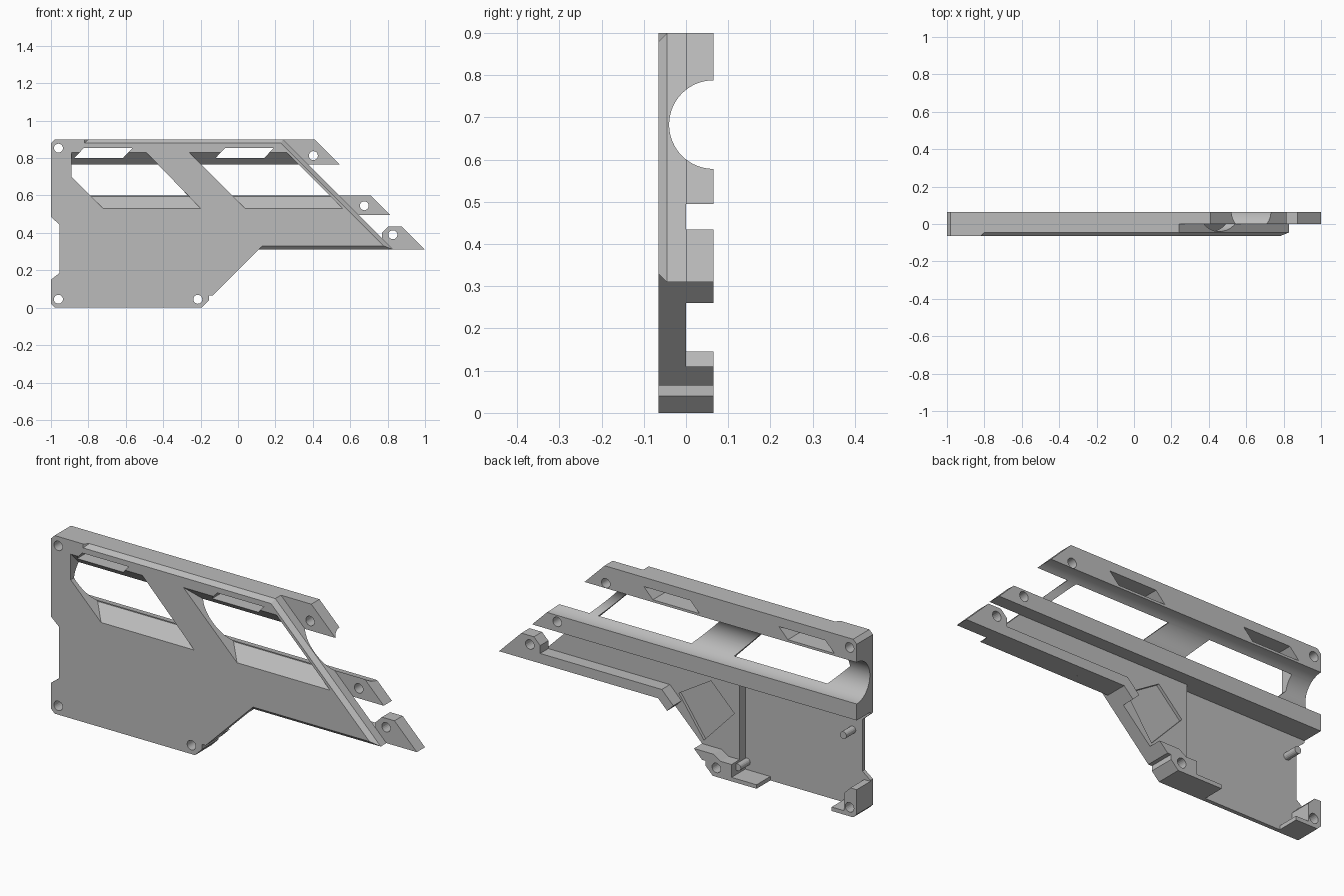
import bpy, bmesh, math

cube = bpy.data.objects.get("Cube")
if cube:
    bpy.data.objects.remove(cube, do_unlink=True)

FRONT, MID, BACK, FLOOR = -0.065, 0.0, 0.065, -0.045

grey = bpy.data.materials.new("plain_grey")
grey.use_nodes = True
grey.diffuse_color = (0.5, 0.5, 0.5, 1)
grey.node_tree.nodes["Principled BSDF"].inputs["Base Color"].default_value = (0.5, 0.5, 0.5, 1)


def loft(name, a, ya, b, yb):
    """Solid between outline a at depth ya and outline b at depth yb."""
    bm = bmesh.new()
    va = [bm.verts.new((x, ya, z)) for x, z in a]
    vb = [bm.verts.new((x, yb, z)) for x, z in b]
    bm.faces.new(va)
    bm.faces.new(vb[::-1])
    n = len(a)
    for i in range(n):
        j = (i + 1) % n
        bm.faces.new((va[j], va[i], vb[i], vb[j]))
    bmesh.ops.recalc_face_normals(bm, faces=bm.faces[:])
    me = bpy.data.meshes.new(name)
    bm.to_mesh(me)
    bm.free()
    me.materials.append(grey)
    ob = bpy.data.objects.new(name, me)
    bpy.context.scene.collection.objects.link(ob)
    return ob


def prism(name, outline, y0, y1):
    return loft(name, outline, y0, outline, y1)


def rect(x0, x1, z0, z1):
    return [(x0, z0), (x1, z0), (x1, z1), (x0, z1)]


def disc(x, z, r, n=20):
    return [(x + r * math.cos(math.tau * i / n), z + r * math.sin(math.tau * i / n))
            for i in range(n)]


def cut(ob, cutters):
    for c in cutters:
        m = ob.modifiers.new("cut", 'BOOLEAN')
        m.operation = 'DIFFERENCE'
        m.solver = 'EXACT'
        m.object = c
    bpy.context.view_layer.update()
    dg = bpy.context.evaluated_depsgraph_get()
    me = bpy.data.meshes.new_from_object(ob.evaluated_get(dg))
    ob.modifiers.clear()
    ob.data = me


# --- Body parts ---
plate = prism("side_plate", [
    (-1, .88), (-.98, .9), (.24, .9), (.83, .31), (.11, .31), (-.135, .065),
    (-.155, .065), (-.155, .04), (-.195, 0), (-.98, 0), (-1, .02), (-1, .15),
    (-.955, .185), (-.955, .445), (-1, .485)], FRONT, MID)
top_rail = prism("top_rail", [
    (-1, .69), (-1, .88), (-.98, .9), (.41, .9), (.62, .69)], MID, BACK)
lower_rail = prism("lower_rail", [
    (-1, .495), (.815, .495), (.63, .68), (-1, .68)], MID, BACK)
nose_rail = prism("nose_rail", [
    (.06, .26), (.11, .31), (1, .31), (.875, .435), (.805, .435), (.77, .4),
    (.77, .36), (.09, .36), (.025, .295)], MID, BACK)
corner_block = prism("rear_corner_block", [
    (-1, .02), (-.98, 0), (-.93, 0), (-.93, .11), (-.965, .145), (-1, .145)], FLOOR, BACK)
middle_block = prism("middle_block", [
    (-.3, 0), (-.195, 0), (-.155, .04), (-.155, .065), (-.135, .065), (-.09, .11),
    (-.2, .11), (-.24, .085), (-.3, .085)], MID, BACK)
prism("rear_flange", rect(-.93, -.86, 0, .02), FLOOR, BACK)
prism("middle_flange", rect(-.44, -.3, 0, .02), FLOOR, BACK)

# --- Locating pins ---
for i, (x, z) in enumerate([(-.9, .38), (-.31, .06)]):
    prism(f"locating_pin_{i + 1}", disc(x, z, .018, 16), FLOOR - .005, .03)

# --- Bore along the length ---
bpy.ops.mesh.primitive_cylinder_add(vertices=64, radius=.105, depth=3,
                                    location=(0, BACK, .683),
                                    rotation=(0, math.pi / 2, 0))
bore = bpy.context.object
bore.name = "bore_cutter"

# --- Bevelled windows: d is the inset at a given depth ---
def window_rear(d):
    return [(-.89, .83 - d), (-.49 + d, .83 - d), (-.2 - d, .53 + d),
            (-.72 - d, .53 + d), (-.89, .7)]


def window_front(d):
    return [(-.26 + d, .83 - d), (.26 + d, .83 - d), (.56 - d, .53 + d), (.04 - d, .53 + d)]


windows = [loft("window_cutter", f(-.01), FRONT - .01, f(.068), MID + .003)
           for f in (window_rear, window_front)]

# --- Slanted vent slots ---
slots = [prism("slot_cutter", [(x, .8), (x + .26, .8), (x + .31, .853), (x + .05, .853)], -.1, .1)
         for x in (-.875, -.12)]

# --- Screw holes ---
holes = {p: prism("hole_cutter", disc(*p, .024), -.1, .1)
         for p in [(-.96, .853), (.403, .813), (.675, .545), (.828, .39),
                   (-.96, .045), (-.215, .045)]}
h = list(holes.values())

# --- Chamfers on the outer face ---
top_chamfer = loft("chamfer_cutter", rect(-.84, .5, .86, .95), -.085,
                   rect(-.8, .5, .9, .95), FLOOR)
def beyond(c):
    return [(c - 1, 1), (c - .2, .2), (c + .3, .2), (c + .3, 1)]


slant_chamfer = loft("chamfer_cutter", beyond(1.08), -.085, beyond(1.14), FLOOR)
nose_chamfer = loft("chamfer_cutter", [(.15, .35), (.95, .35), (.95, .25), (.05, .25)], -.085,
                    [(.11, .31), (.95, .31), (.95, .25), (.05, .25)], FLOOR)

# --- Inner pockets ---
pocket = prism("pocket_cutter", rect(-1.1, -.3, -.1, .495), FLOOR, .1)
recess = prism("recess_cutter", [(.04, .33), (-.14, .44), (-.27, .31), (-.1, .13)], -.015, .1)

cut(plate, [bore, *windows, *slots, h[0], h[4], h[5],
            top_chamfer, slant_chamfer, nose_chamfer, pocket, recess])
cut(top_rail, [bore, *slots, h[0], h[1]])
cut(lower_rail, [bore, h[2]])
cut(nose_rail, [h[3]])
cut(corner_block, [h[4]])
cut(middle_block, [h[5]])

for c in [bore, *windows, *slots, *h, top_chamfer, slant_chamfer, nose_chamfer, pocket, recess]:
    bpy.data.objects.remove(c, do_unlink=True)

# --- Smooth only the curved walls ---
bpy.ops.object.select_all(action='DESELECT')
for ob in (plate, top_rail, lower_rail):
    ob.select_set(True)
bpy.context.view_layer.objects.active = plate
bpy.ops.object.shade_smooth_by_angle(angle=math.radians(20))
